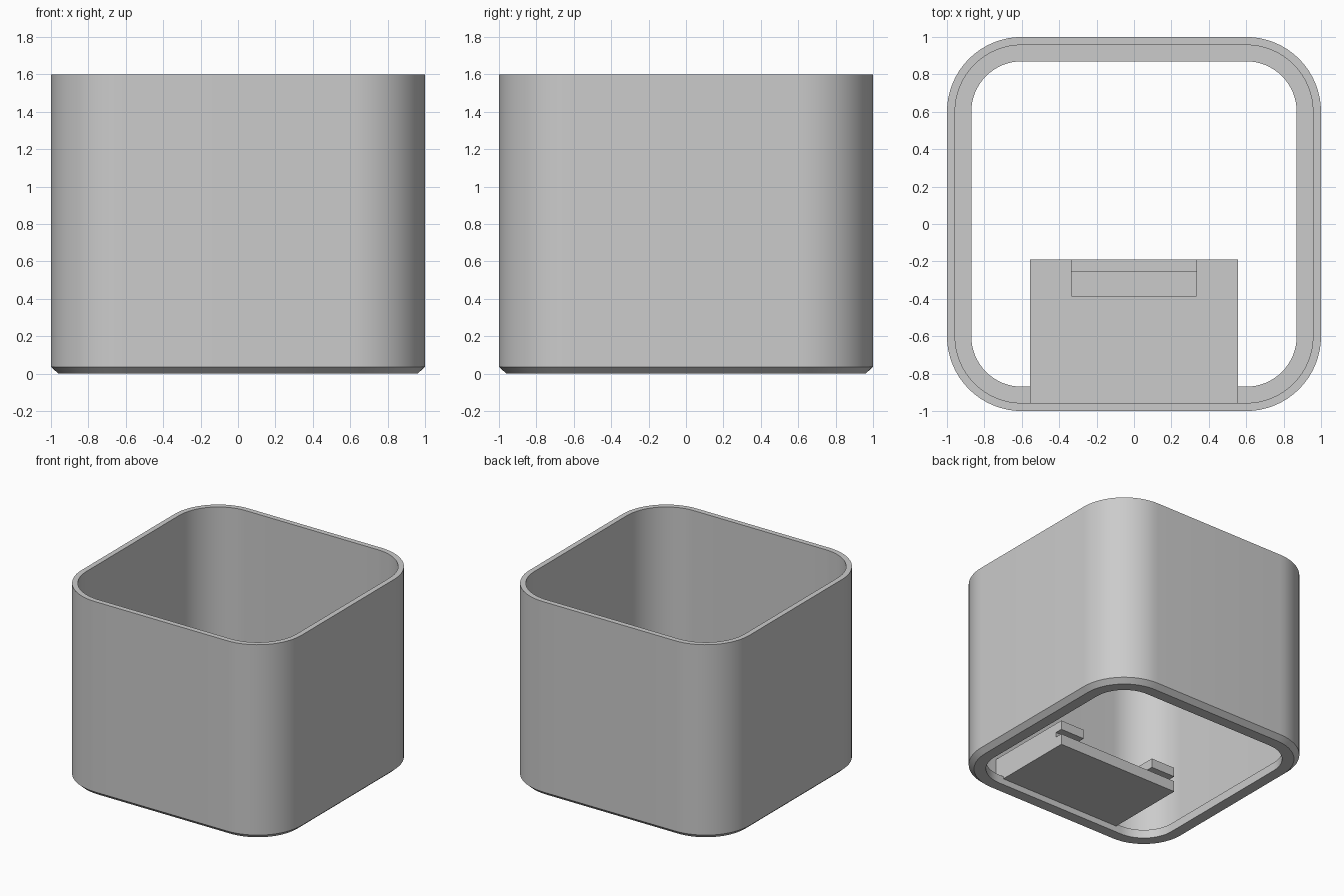
import bpy, bmesh, math

cube = bpy.data.objects.get("Cube")
if cube:
    bpy.data.objects.remove(cube, do_unlink=True)

grey = bpy.data.materials.new("plain_grey")
grey.use_nodes = True
colour = (0.6, 0.6, 0.6, 1)
grey.diffuse_color = colour
grey.node_tree.nodes["Principled BSDF"].inputs["Base Color"].default_value = colour


def make_object(name, bm):
    bmesh.ops.recalc_face_normals(bm, faces=bm.faces)
    mesh = bpy.data.meshes.new(name)
    bm.to_mesh(mesh)
    bm.free()
    obj = bpy.data.objects.new(name, mesh)
    bpy.context.collection.objects.link(obj)
    mesh.materials.append(grey)
    return obj


def make_box(name, low, high):
    bm = bmesh.new()
    bmesh.ops.create_cube(bm, size=1)
    for v in bm.verts:
        for i in range(3):
            v.co[i] = high[i] if v.co[i] > 0 else low[i]
    return make_object(name, bm)


def activate(obj):
    bpy.ops.object.select_all(action="DESELECT")
    obj.select_set(True)
    bpy.context.view_layer.objects.active = obj


def rounded_ring(bm, half, z, centre=0.6, steps=16):
    """Rounded square whose corner arcs share fixed centres."""
    ring = []
    for sx, sy, start in ((1, 1, 0), (-1, 1, 90), (-1, -1, 180), (1, -1, 270)):
        for i in range(steps + 1):
            a = math.radians(start + 90 * i / steps)
            r = half - centre
            ring.append(bm.verts.new((sx * centre + r * math.cos(a),
                                      sy * centre + r * math.sin(a), z)))
    return ring


# Open sleeve: chamfered foot, thin wall and inward lip, as one closed section
section = [(0.96, 0), (1, 0.036), (1, 1.6), (0.957, 1.6),
           (0.957, 0.07), (0.87, 0.07), (0.87, 0)]
bm = bmesh.new()
rings = [rounded_ring(bm, half, z) for half, z in section]
for k, ring in enumerate(rings):
    above = rings[(k + 1) % len(rings)]
    for i in range(len(ring)):
        j = (i + 1) % len(ring)
        bm.faces.new((ring[i], ring[j], above[j], above[i]))
sleeve = make_object("sleeve", bm)
activate(sleeve)
bpy.ops.object.shade_smooth_by_angle(angle=math.radians(30))

# Mounting block on the front wall, with a slot and a finger notch cut out
block = make_box("mounting_block", (-0.555, -0.96, 0.05), (0.555, -0.19, 0.256))
cutters = [
    make_box("slot_cutter", (-0.7, -0.255, 0.14), (0.7, -0.1, 0.18)),
    make_box("notch_cutter", (-0.335, -0.385, 0.18), (0.335, -0.1, 0.4)),
]
activate(block)
for cutter in cutters:
    cutter.hide_render = True
    mod = block.modifiers.new("cut", "BOOLEAN")
    mod.operation = "DIFFERENCE"
    mod.solver = "EXACT"
    mod.object = cutter
    bpy.ops.object.modifier_apply(modifier=mod.name)
    bpy.data.objects.remove(cutter, do_unlink=True)
